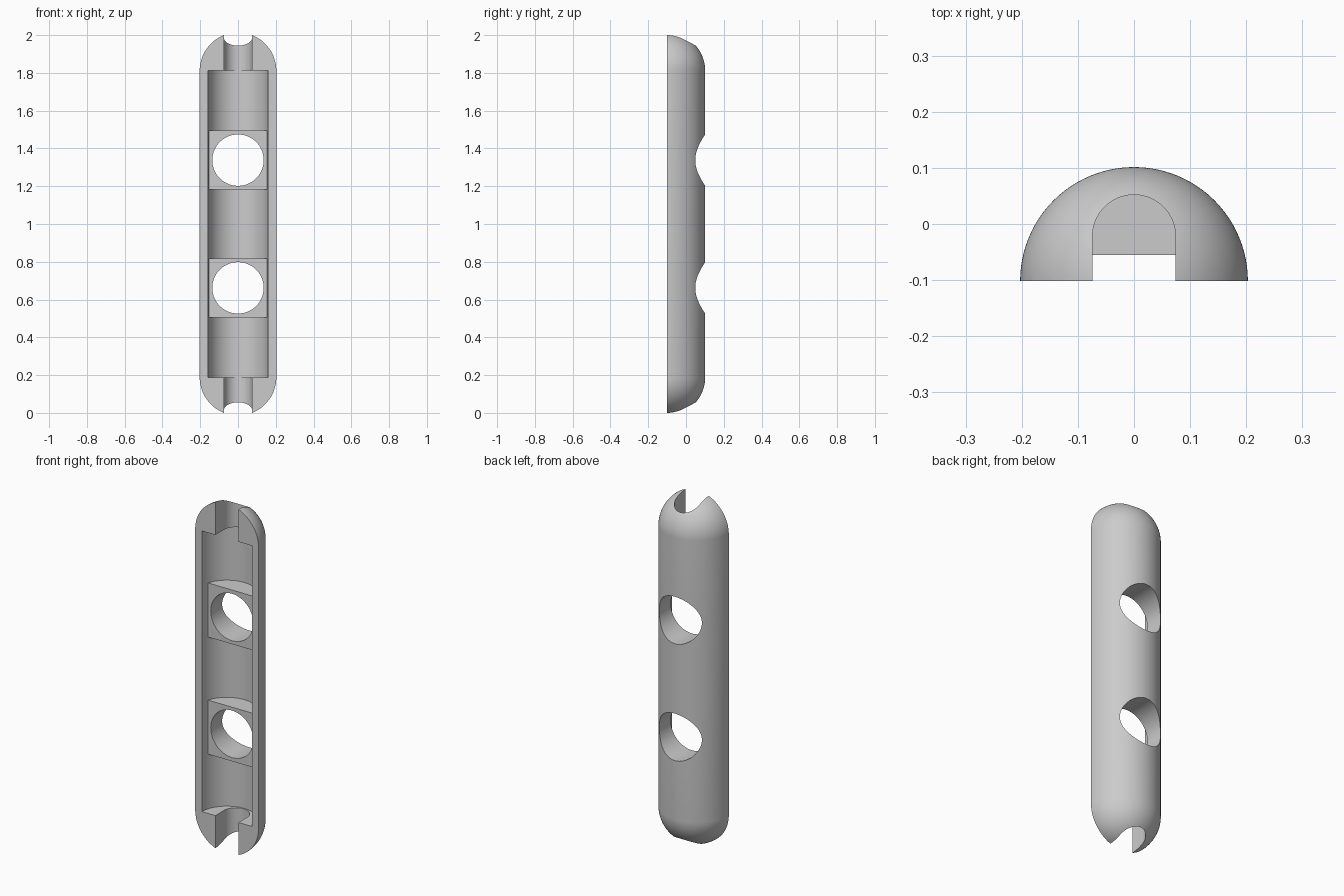
import bpy, bmesh, math
from mathutils import Matrix, Vector

if "Cube" in bpy.data.objects:
    bpy.data.objects.remove(bpy.data.objects["Cube"])

R = 0.203            # outer radius
FRONT = -R / 2       # flat parting face
MID = 1.0            # middle height
STRAIGHT = 0.811     # half length of the straight wall
CAVITY = 0.812       # half length of the cavity

grey = bpy.data.materials.new("plain grey")
grey.use_nodes = True
grey.diffuse_color = (0.6, 0.6, 0.6, 1)
grey.node_tree.nodes["Principled BSDF"].inputs["Base Color"].default_value = (0.6, 0.6, 0.6, 1)


def finish(name, bm):
    bmesh.ops.recalc_face_normals(bm, faces=bm.faces)
    mesh = bpy.data.meshes.new(name)
    bm.to_mesh(mesh)
    bm.free()
    mesh.materials.append(grey)
    ob = bpy.data.objects.new(name, mesh)
    bpy.context.collection.objects.link(ob)
    return ob


def cylinder(name, radius, depth, matrix):
    bm = bmesh.new()
    bmesh.ops.create_cone(bm, cap_ends=True, segments=96, radius1=radius,
                          radius2=radius, depth=depth, matrix=matrix)
    return finish(name, bm)


def box(name, centre, size):
    bm = bmesh.new()
    bmesh.ops.create_cube(bm, size=1, matrix=Matrix.Translation(centre) @ Matrix.Diagonal((*size, 1)))
    return finish(name, bm)


def subtract(target, cutter):
    mod = target.modifiers.new("cut", 'BOOLEAN')
    mod.operation = 'DIFFERENCE'
    mod.solver = 'EXACT'
    mod.object = cutter
    bpy.context.view_layer.objects.active = target
    bpy.ops.object.modifier_apply(modifier=mod.name)
    bpy.data.objects.remove(cutter)


# Capsule: a sphere whose two halves are pulled apart, then cut flat on the front
bm = bmesh.new()
bmesh.ops.create_uvsphere(bm, u_segments=96, v_segments=65, radius=R)
for v in bm.verts:
    v.co += Vector((0, FRONT, MID + math.copysign(STRAIGHT, v.co.z)))
shell = finish("half_capsule_shell", bm)
subtract(shell, box("front_cutter", Vector((0, FRONT - 0.5, MID)), (1, 1, 3)))

# Round cavity, leaving two solid bridges
cavity = cylinder("cavity_cutter", 0.16, 2 * CAVITY, Matrix.Translation((0, FRONT, MID)))
for side in (-1, 1):
    bridge = box("bridge_block", Vector((0, 0.445, MID + side * 0.339)), (1, 1, 0.313))
    subtract(cavity, bridge)
subtract(shell, cavity)

# Through holes in the bridges and U-shaped channels at both ends
for side in (-1, 1):
    hole = cylinder("hole_cutter", 0.136, 1,
                    Matrix.Translation((0, 0, MID + side * 0.338)) @ Matrix.Rotation(math.pi / 2, 4, 'X'))
    subtract(shell, hole)

    bm = bmesh.new()
    r, cy = 0.074, -0.022
    outline = [(r, -0.3)]
    outline += [(r * math.cos(math.pi * i / 40), cy + r * math.sin(math.pi * i / 40)) for i in range(41)]
    outline += [(-r, -0.3)]
    start = MID + side * (CAVITY - 0.03)
    face = bm.faces.new([bm.verts.new((x, y, start)) for x, y in outline])
    ext = bmesh.ops.extrude_face_region(bm, geom=[face], use_keep_orig=True)
    top = [g for g in ext["geom"] if isinstance(g, bmesh.types.BMVert)]
    bmesh.ops.translate(bm, verts=top, vec=(0, 0, side * 0.4))
    subtract(shell, finish("channel_cutter", bm))

bpy.ops.object.select_all(action='DESELECT')
shell.select_set(True)
bpy.context.view_layer.objects.active = shell
bpy.ops.object.shade_smooth_by_angle(angle=math.radians(30))
